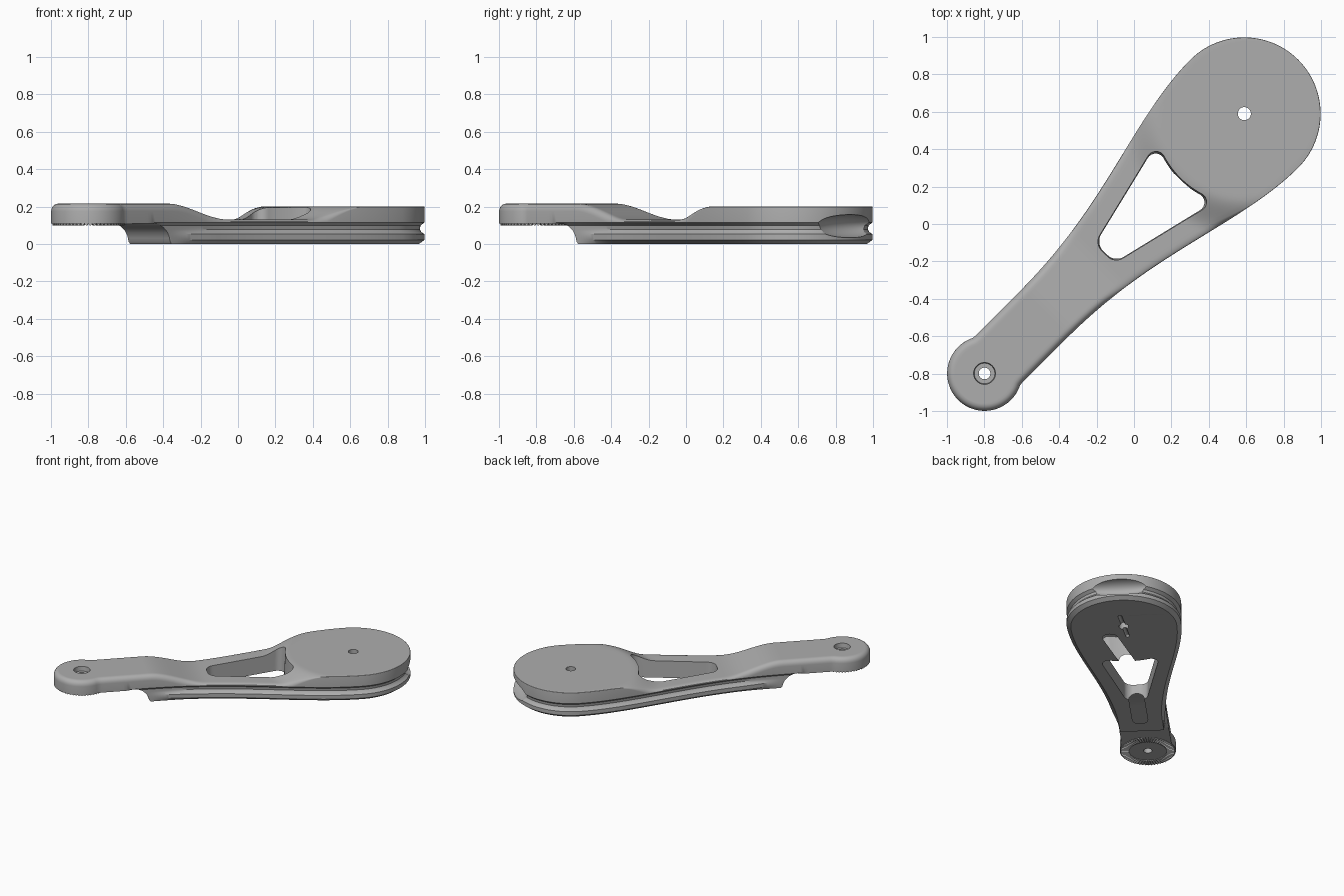
import bpy, bmesh, math
from mathutils import Vector, Matrix

if "Cube" in bpy.data.objects:
    bpy.data.objects.remove(bpy.data.objects["Cube"])

TURN = Matrix.Rotation(math.radians(45), 4, 'Z')   # arm runs along the diagonal
SMALL_U, SMALL_R = -1.13, 0.2
BIG_U, BIG_R = 0.834, 0.408

grey = bpy.data.materials.new("plain_grey")
grey.use_nodes = True
grey.diffuse_color = (0.42, 0.42, 0.42, 1)
grey.node_tree.nodes["Principled BSDF"].inputs["Base Color"].default_value = grey.diffuse_color


def ramp(a, b, x):
    t = min(1, max(0, (x - a) / (b - a)))
    return t * t * (3 - 2 * t)


def make(name, bm):
    bmesh.ops.recalc_face_normals(bm, faces=bm.faces)
    bm.transform(TURN)
    mesh = bpy.data.meshes.new(name)
    bm.to_mesh(mesh)
    bm.free()
    mesh.materials.append(grey)
    ob = bpy.data.objects.new(name, mesh)
    bpy.context.collection.objects.link(ob)
    return ob


def half_width(u):
    t = min(1, max(0, (u + 0.75) / 1.584))
    return 0.177 + 0.231 * ramp(0, 1, t ** 1.25)


def top_z(u, v):
    hub = 1 - ramp(0.45, 0.66, math.hypot(u - BIG_U, v))
    if u > BIG_U:
        hub = 1
    return 0.13 + 0.07 * hub + 0.085 * (1 - ramp(-0.67, -0.25, u))


def bottom_z(u):
    t = min(1, max(0, (u + 0.79) / 0.12))
    return 0.108 * math.sqrt(1 - t * t)


# Half outline of the arm: small round end, flared neck, large round end
half = []
for i in range(25):
    a = math.pi - i / 24 * (math.pi - math.acos(0.45))
    half.append(Vector((SMALL_U + SMALL_R * math.cos(a), SMALL_R * math.sin(a))))
neck = [-1.02 + 0.02 * i for i in range(92)] + [-0.69, -0.675, -0.671]
half += [Vector((u, half_width(u))) for u in sorted(neck)]
for i in range(41):
    a = math.pi / 2 * (1 - i / 40)
    half.append(Vector((BIG_U + BIG_R * math.cos(a), BIG_R * math.sin(a))))
half[0].y = half[-1].y = 0

# Side levels (height, inset) from the bottom chamfer up through the groove
LEVELS = [(0, 0.03), (0.022, 0), (0.052, 0), (0.064, 0.018), (0.078, 0.025),
          (0.098, 0.022), (0.115, 0)]
ACROSS = 24


def section(i):
    p = half[i]
    before = half[i - 1] if i else Vector((half[1].x, -half[1].y))
    after = half[i + 1] if i + 1 < len(half) else Vector((half[-2].x, -half[-2].y))
    d = (after - before).normalized()
    n = Vector((-d.y, d.x))
    side = []
    for z, inset in LEVELS:
        if z < 0.11:
            k = ramp(-0.7, -0.35, p.x)
            inset = (0.02 * (1 - k) + inset * k) * ramp(-0.85, -0.75, p.x)
        q = p - n * inset
        side.append(Vector((q.x, q.y, max(z, bottom_z(p.x)))))
    # rounded upper edge, crisp around the large end
    soft = 1 - ramp(0.2, 0.55, p.x)
    for s in range(6):
        a = s / 5 * math.pi / 2
        q = p - n * (0.004 + 0.031 * soft) * (1 - math.cos(a))
        t = top_z(q.x, q.y)
        drop = min(0.004 + 0.036 * soft, t - 0.117)
        side.append(Vector((q.x, q.y, t - drop * (1 - math.sin(a)))))
    e = side[-1]
    cap = []
    for s in range(1, ACROSS):
        v = e.y * (1 - 2 * s / ACROSS)
        cap.append(Vector((e.x, v, top_z(e.x, v))))
    return side + cap + [Vector((q.x, -q.y, q.z)) for q in reversed(side)]


bm = bmesh.new()
rings = [[bm.verts.new(c) for c in section(i)] for i in range(len(half))]
for r0, r1 in zip(rings, rings[1:]):
    for j in range(len(r0)):
        k = (j + 1) % len(r0)
        bm.faces.new((r0[j], r0[k], r1[k], r1[j]))
bmesh.ops.remove_doubles(bm, verts=bm.verts, dist=0.0004)
bmesh.ops.dissolve_degenerate(bm, edges=bm.edges, dist=0.0001)
body = make("arm_body", bm)


def cut(bm):
    tool = make("cutter", bm)
    tool.hide_render = True
    mod = body.modifiers.new("cut", 'BOOLEAN')
    mod.operation, mod.solver, mod.object = 'DIFFERENCE', 'EXACT', tool
    bpy.context.view_layer.objects.active = body
    bpy.ops.object.modifier_apply(modifier=mod.name)
    bpy.data.objects.remove(tool)


def cone(u, z0, z1, r0, r1):
    bm = bmesh.new()
    bmesh.ops.create_cone(bm, cap_ends=True, segments=40, radius1=r0, radius2=r1, depth=z1 - z0,
                          matrix=Matrix.Translation((u, 0, (z0 + z1) / 2)))
    return bm


# Triangular window, slightly drafted, with a curved edge facing the large end
def corner(cu, cv, r, a0, a1):
    angles = [math.radians(a0 + (a1 - a0) * i / 8) for i in range(9)]
    return [(cu + r * math.cos(a), cv + r * math.sin(a)) for a in angles]


window = corner(-0.155, 0.02, 0.07, 180, 105) + corner(0.32, 0.155, 0.05, 105, -15)
for i in range(1, 8):
    a = math.radians(163 + 17 * i / 8)
    window.append((BIG_U + 0.487 * math.cos(a), 0.487 * math.sin(a)))
window.append((BIG_U - 0.487, 0))
window += [(u, -v) for u, v in reversed(window[1:-1])]
bm = bmesh.new()
loops = [[bm.verts.new((0.12 + (u - 0.12) * s, v * s, z)) for u, v in window]
         for s, z in ((0.96, -0.05), (1.02, 0.25))]
bm.faces.new(loops[0])
bm.faces.new(loops[1])
for j in range(len(window)):
    k = (j + 1) % len(window)
    bm.faces.new((loops[0][j], loops[0][k], loops[1][k], loops[1][j]))
cut(bm)

# Pivot holes and the countersink
cut(cone(BIG_U, -0.1, 0.4, 0.035, 0.035))
cut(cone(SMALL_U, -0.1, 0.4, 0.031, 0.031))
cut(cone(SMALL_U, 0.18, 0.25, 0.055, 0.062))

# Finger scoop in the tip of the large end
bm = bmesh.new()
bmesh.ops.create_uvsphere(bm, u_segments=48, v_segments=24, radius=1,
                          matrix=Matrix.Translation((1.25, 0, 0.095)) @ Matrix.Diagonal((0.09, 0.27, 0.062, 1)))
cut(bm)


# Round-ended channels in the underside
def channel(a, b, r):
    bm = bmesh.new()
    a, b = Vector(a), Vector(b)
    d = b - a
    turn = Matrix.Translation(a) @ d.to_track_quat('Z', 'Y').to_matrix().to_4x4()
    rows = []
    for end, base in ((-1, 0), (1, d.length)):
        steps = range(1, 7) if end < 0 else range(6, 0, -1)
        for s in steps:
            t = s / 6 * math.pi / 2
            rows.append((base + end * r * math.cos(t), r * math.sin(t)))
    circ = [[bm.verts.new(turn @ Vector((q * math.cos(i * math.pi / 12), q * math.sin(i * math.pi / 12), h)))
             for i in range(24)] for h, q in rows]
    bm.faces.new(circ[0])
    bm.faces.new(circ[-1])
    for c0, c1 in zip(circ, circ[1:]):
        for i in range(24):
            k = (i + 1) % 24
            bm.faces.new((c0[i], c0[k], c1[k], c1[i]))
    return bm


cut(channel((-0.5, 0, 0), (-0.1, 0, 0), 0.055))
cut(channel((0.27, 0, 0), (0.68, -0.11, 0), 0.055))
cut(channel((0.7, 0.015, 0), (0.98, -0.015, 0), 0.014))

# Ring of radial teeth under the small end
bm = bmesh.new()
TEETH = 56
ring = []
for i in range(TEETH * 2):
    a = math.pi * i / TEETH
    z = 0.098 if i % 2 else 0.107
    ring.append([bm.verts.new((SMALL_U + r * math.cos(a), r * math.sin(a), h))
                 for r, h in ((0.135, 0.112), (0.135, z), (0.192, z), (0.192, 0.112))])
for i in range(len(ring)):
    a, b = ring[i], ring[(i + 1) % len(ring)]
    for j in range(4):
        k = (j + 1) % 4
        bm.faces.new((a[j], a[k], b[k], b[j]))
make("serrated_ring", bm)

# Smooth shading with crisp edges on the body
bpy.ops.object.select_all(action='DESELECT')
body.select_set(True)
bpy.context.view_layer.objects.active = body
bpy.ops.object.shade_smooth_by_angle(angle=math.radians(30))
